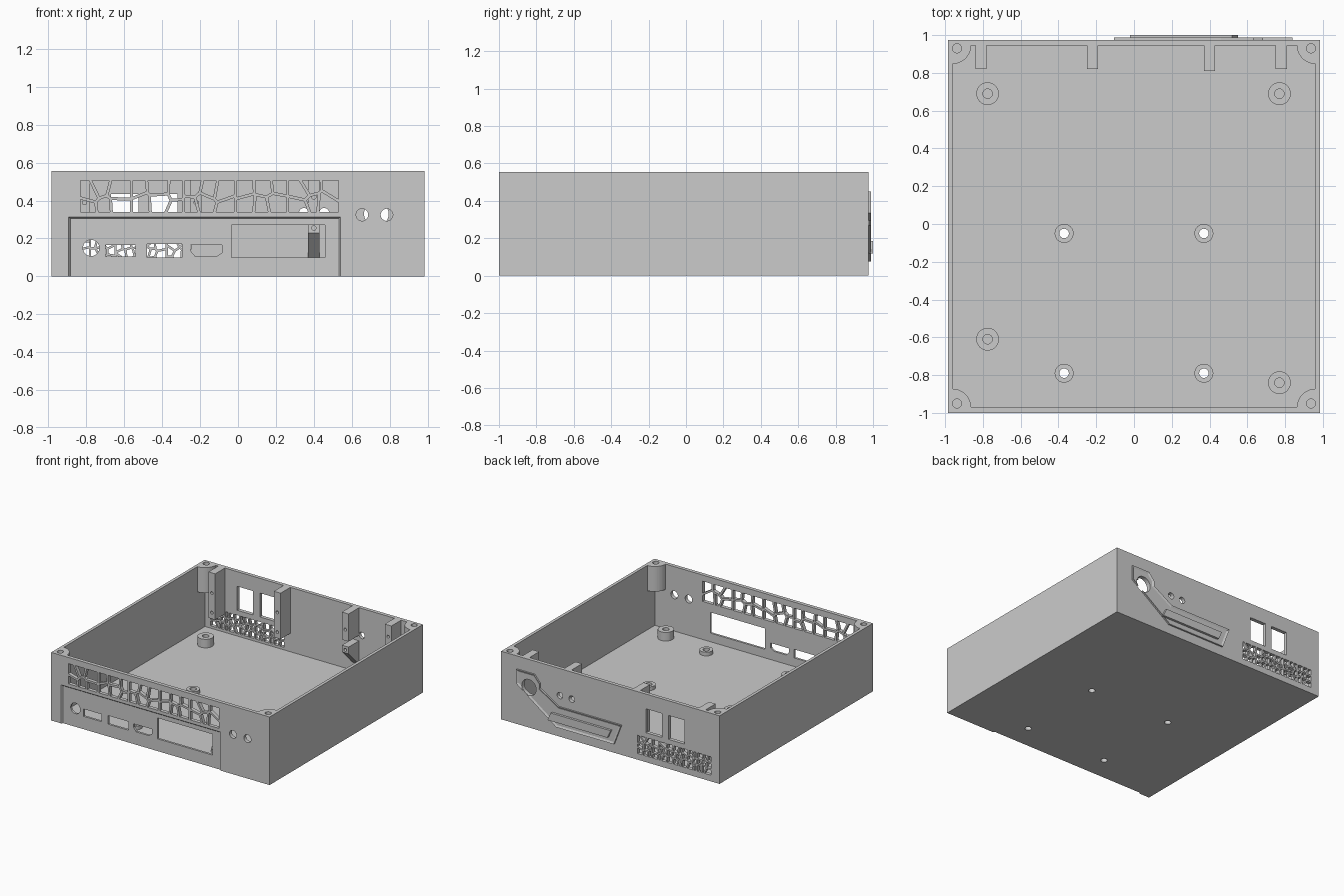
import bpy, bmesh, math, random
from mathutils import Vector

if "Cube" in bpy.data.objects:
    bpy.data.objects.remove(bpy.data.objects["Cube"])

random.seed(7)
TOP, FLOOR = 0.555, 0.03
AXES = {'y': lambda u, v, t: (u, t, v), 'z': lambda u, v, t: (u, v, t), 'x': lambda u, v, t: (t, u, v)}


def prism(bm, poly, t0, t1, axis='y', poly2=None):
    """Extrude a 2D outline along an axis; poly2 gives a tapered far end."""
    f = AXES[axis]
    a = [bm.verts.new(f(u, v, t0)) for u, v in poly]
    b = [bm.verts.new(f(u, v, t1)) for u, v in (poly2 or poly)]
    n = len(a)
    faces = [bm.faces.new(a), bm.faces.new(b)]
    faces += [bm.faces.new((a[i], a[(i + 1) % n], b[(i + 1) % n], b[i])) for i in range(n)]
    bmesh.ops.recalc_face_normals(bm, faces=faces)
    return faces


def rect(u0, u1, v0, v1):
    return [(u0, v0), (u1, v0), (u1, v1), (u0, v1)]


def circle(u, v, r, n=32):
    return [(u + r * math.cos(2 * math.pi * i / n), v + r * math.sin(2 * math.pi * i / n)) for i in range(n)]


def finish(bm, name):
    me = bpy.data.meshes.new(name)
    bm.to_mesh(me)
    bm.free()
    ob = bpy.data.objects.new(name, me)
    bpy.context.collection.objects.link(ob)
    return ob


def cut(ob, bm):
    """Subtract the solids in bm from ob and discard them."""
    cutter = finish(bm, "cutter")
    cutter.hide_render = True
    mod = ob.modifiers.new("cut", 'BOOLEAN')
    mod.operation, mod.solver, mod.object = 'DIFFERENCE', 'EXACT', cutter
    bpy.context.view_layer.objects.active = ob
    bpy.ops.object.modifier_apply(modifier=mod.name)
    bpy.data.objects.remove(cutter)


def clip(poly, m, n):
    """Keep the part of a convex polygon behind the line through m with normal n."""
    out = []
    for i, p in enumerate(poly):
        q = poly[(i + 1) % len(poly)]
        dp, dq = (p - m).dot(n), (q - m).dot(n)
        if dp <= 0:
            out.append(p)
        if dp * dq < 0:
            out.append(p + (q - p) * (dp / (dp - dq)))
    return out


def vent(bm, x0, x1, z0, z1, nx, nz, bar, t0, t1):
    """Irregular cell grille: each cell is a shrunken Voronoi region."""
    dx, dz = (x1 - x0) / nx, (z1 - z0) / nz
    seeds = [Vector((x0 + (i + 0.5 + random.uniform(-.38, .38)) * dx,
                     z0 + (j + 0.5 + random.uniform(-.32, .32)) * dz))
             for i in range(nx) for j in range(nz)]
    for p in seeds:
        poly = [Vector(c) for c in rect(x0, x1, z0, z1)]
        for q in seeds:
            if q is not p and len(poly) > 2:
                n = (q - p).normalized()
                poly = clip(poly, (p + q) / 2 - n * bar / 2, n)
        if len(poly) > 2:
            prism(bm, poly, t0, t1)


# Open tray
bm = bmesh.new()
prism(bm, rect(-.985, .985, -1, .975), 0, TOP, 'z')
tray = finish(bm, "tray")
bm = bmesh.new()
prism(bm, rect(-.96, .96, -.97, .945), FLOOR, TOP + .1, 'z')
cut(tray, bm)

# Shallow connector recess with sloped border on the front
bm = bmesh.new()
prism(bm, rect(-.895, .542, -.02, .315), -1.001, -.988, 'y', rect(-.885, .532, -.02, .305))
cut(tray, bm)

# Front openings: round sockets, ports, card window, antenna holes, grille
bm = bmesh.new()
F = (-1.02, -.955)
for x, z, r in ((-.775, .15, .043), (.655, .325, .032), (.785, .325, .032)):
    prism(bm, circle(x, z, r), *F)
for x0, x1, z0, z1 in ((-.70, -.54, .105, .165), (-.48, -.295, .10, .17), (-.035, .46, .10, .27)):
    prism(bm, rect(x0, x1, z0, z1), *F)
prism(bm, [(-.25, .165), (-.25, .135), (-.225, .105), (-.115, .105), (-.085, .125), (-.085, .165)], *F)
for i in range(5):
    x = -.83 + i * .275
    vent(bm, x, x + .26, .34, .505, 3, 2, .016, *F)
cut(tray, bm)

# Back openings: two sockets, two lamp holes, button hole, fine grille
bm = bmesh.new()
B = (.93, 1.02)
for x in (-.67, -.465):
    prism(bm, rect(x, x + .145, .24, .435), *B)
for x, r in ((.455, .026), (.348, .026), (.73, .065)):
    prism(bm, circle(x, .335 if r < .05 else .33, r), *B)
for i in range(5):
    x = -.91 + i * .135
    vent(bm, x, x + .123, .05, .2, 3, 3, .012, *B)
cut(tray, bm)

# Mounting holes through the floor and screw holes in the corner tops
drive_mounts = [(sx * .37, y) for sx in (-1, 1) for y in (-.05, -.79)]
corners = [(sx, sy) for sx in (-1, 1) for sy in (-1, 1)]


def screw_holes():
    b = bmesh.new()
    for sx, sy in corners:
        prism(b, circle(sx * .937, .93 if sy > 0 else -.95, .024), .42, TOP + .05, 'z')
    return b


bm = screw_holes()
for x, y in drive_mounts:
    prism(bm, circle(x, y, .025), -.05, FLOOR + .05, 'z')
cut(tray, bm)

# Rounded corner posts under the lid screws
bm = bmesh.new()
for sx, sy in corners:
    cx, cy = sx * .962, (.947 if sy > 0 else -.972)
    arc = [(cx, cy)] + [(cx - sx * .1 * math.cos(a), cy - sy * .1 * math.sin(a))
                        for a in (math.pi / 24 * i for i in range(13))]
    prism(bm, arc, .35, TOP, 'z')
posts = finish(bm, "corner_posts")
cut(posts, screw_holes())

# Floor standoffs: tall blind ones and low ones around the through holes
standoffs = [(-.775, .69, .06, .07), (.77, .69, .06, .07), (-.775, -.61, .06, .07), (.77, -.84, .06, .07)]
standoffs += [(x, y, .05, .03) for x, y in drive_mounts]
bm, holes = bmesh.new(), bmesh.new()
for x, y, r, h in standoffs:
    prism(bm, circle(x, y, r), FLOOR - .002, FLOOR + h, 'z')
    prism(holes, circle(x, y, .025), FLOOR - .02, FLOOR + h + .05, 'z')
cut(finish(bm, "floor_standoffs"), holes)

# Board holders on the inner back wall, with screw holes facing the front
bm, holes = bmesh.new(), bmesh.new()
for x, y, z, screws in ((-.81, .82, .18, (.39, .23)), (-.22, .82, .18, (.39, .23)),
                        (.40, .81, .33, (.42,)), (.78, .82, .38, (.46,))):
    prism(bm, rect(x - .03, x + .03, y, .946), z, TOP, 'z')
    for sz in screws:
        prism(holes, circle(x, sz, .012, 16), y - .02, y + .08)
prism(bm, [(.946, .095), (.81, .23), (.81, .285), (.946, .285)], .37, .43, 'x')
prism(holes, circle(.40, .255, .012, 16), .79, .88)
cut(finish(bm, "board_holders"), holes)

# Raised angular button plate with a rim, on the back
outline = [(.84, .45), (.68, .45), (.63, .39), (.63, .35), (.46, .245), (-.105, .245),
           (-.04, .075), (.48, .075), (.84, .335)]
bm = bmesh.new()
face = prism(bm, outline, .973, .988)[1]
bmesh.ops.inset_region(bm, faces=[face], thickness=.016, use_even_offset=True)
bmesh.ops.translate(bm, verts=face.verts, vec=(0, -.007, 0))
plate = finish(bm, "button_plate")
bm = bmesh.new()
prism(bm, circle(.73, .33, .065), .93, 1.02)
cut(plate, bm)

# Plain raised bar on the plate
bm = bmesh.new()
prism(bm, [(.55, .12), (.01, .12), (-.02, .185), (.52, .185)], .978, 1.0)
finish(bm, "plate_bar")
